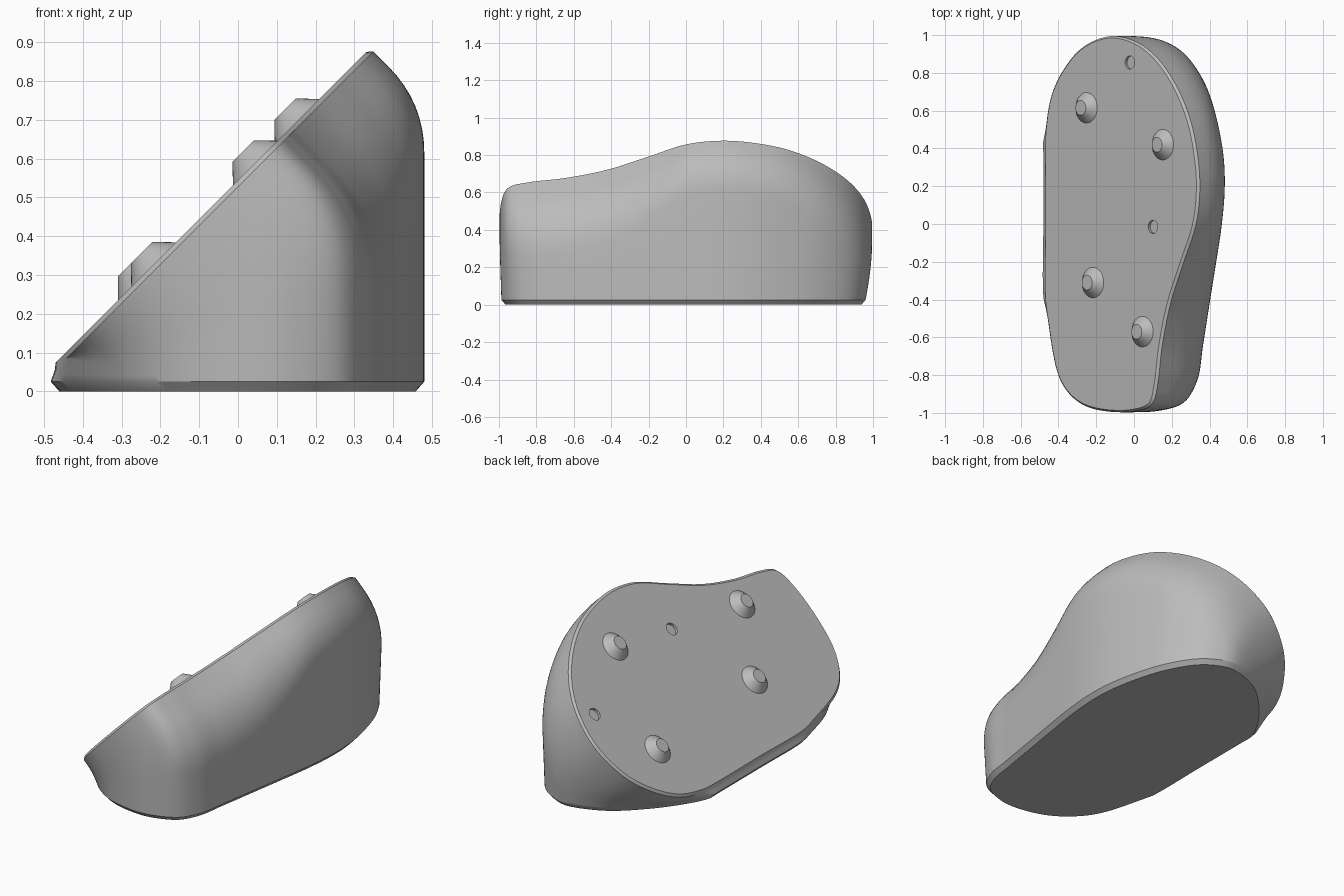
import bpy, bmesh, math
from mathutils import Vector, Matrix

cube = bpy.data.objects.get("Cube")
if cube:
    bpy.data.objects.remove(cube)

LIFT = 0.545                                  # slanted deck: z = x + LIFT
UP = Vector((-1, 0, 1)).normalized()          # deck normal
SLOPE = Vector((1, 0, 1)).normalized()        # uphill direction on the deck

grey = bpy.data.materials.new("plain grey")
grey.use_nodes = True
grey.diffuse_color = (0.5, 0.5, 0.5, 1)
grey.node_tree.nodes["Principled BSDF"].inputs["Base Color"].default_value = (0.5, 0.5, 0.5, 1)

# Paired outlines, clockwise from above: (deck x, deck y, base x, base y)
OUTLINE = [
    (-.468, -.40, -.48, -.38), (-.468, 0, -.48, 0), (-.468, .40, -.48, .36),
    (-.465, .50, -.478, .45), (-.44, .66, -.42, .57), (-.38, .80, -.30, .73),
    (-.27, .93, -.12, .89), (-.12, .985, .09, .96), (0, .955, .20, .93),
    (.10, .88, .29, .86), (.20, .74, .38, .71), (.28, .55, .44, .53),
    (.32, .35, .475, .34), (.33, .18, .48, .18), (.31, 0, .465, 0),
    (.245, -.20, .435, -.2), (.175, -.42, .40, -.42), (.13, -.65, .365, -.64),
    (.108, -.84, .335, -.81), (.08, -.945, .27, -.92), (0, -.98, .15, -.975),
    (-.12, -.985, .02, -.985), (-.26, -.955, -.16, -.94), (-.35, -.885, -.29, -.85),
    (-.405, -.78, -.38, -.73), (-.455, -.50, -.465, -.45),
]


def smooth_loop(points, steps):
    """Closed spline through the points."""
    result, n = [], len(points)
    for i in range(n):
        a, b, c, d = (Vector(points[(i + k) % n]) for k in (-1, 0, 1, 2))
        # tangents scaled to the uneven spacing of the points
        ab, bc, cd = ((q - p).length ** .5 for p, q in ((a, b), (b, c), (c, d)))
        m1 = (c - b) + bc * ((b - a) / ab - (c - a) / (ab + bc))
        m2 = (c - b) + bc * ((d - c) / cd - (d - b) / (bc + cd))
        for s in range(steps):
            t = s / steps
            result.append(b + t * m1 + t * t * (3 * (c - b) - 2 * m1 - m2)
                          + t ** 3 * (2 * (b - c) + m1 + m2))
    return result


def outward(loop):
    """Outward unit normals of a clockwise plane loop."""
    n = len(loop)
    tangents = [loop[(i + 1) % n] - loop[i - 1] for i in range(n)]
    return [Vector((-t.y, t.x)).normalized() for t in tangents]


def on_deck(x, y):
    return Vector((x, y, x + LIFT))


def finish(name, bm):
    bmesh.ops.recalc_face_normals(bm, faces=bm.faces[:])
    mesh = bpy.data.meshes.new(name)
    bm.to_mesh(mesh)
    bm.free()
    mesh.materials.append(grey)
    obj = bpy.data.objects.new(name, mesh)
    bpy.context.collection.objects.link(obj)
    bpy.ops.object.select_all(action='DESELECT')
    obj.select_set(True)
    bpy.context.view_layer.objects.active = obj
    bpy.ops.object.shade_smooth_by_angle(angle=math.radians(30))


def wall_column(deck, deck_out, base, base_out):
    """Points from the base up the filleted wall to the deck rim."""
    low = Vector((base.x, base.y, .025))
    foot = low - Vector((base_out.x, base_out.y, 0)) * .022
    foot.z = 0
    rim = on_deck(deck.x, deck.y)
    edge = rim + Vector((deck_out.x, deck_out.y, deck_out.x)) * .01 - UP * .012
    reach = max(base.x - edge.x, 0)
    corner = edge + Vector((reach, 0, -reach))
    down, across = low - corner, edge - corner
    size = min(.7 * across.length, .18)
    start = corner + down.normalized() * min(size, .8 * down.length)
    end = corner + across.normalized() * size
    column = [foot, low, low.lerp(start, .33), low.lerp(start, .67)]
    for i in range(9):
        t = i / 8
        column.append(start.lerp(corner, t).lerp(corner.lerp(end, t), t))
    return column + [end.lerp(edge, .5), edge, rim]


# Wedge body: walls and underside
samples = smooth_loop(OUTLINE, 8)
deck = [Vector((p[0], p[1])) for p in samples]
base = [Vector((p[2], p[3])) for p in samples]
bm = bmesh.new()
columns = [[bm.verts.new(v) for v in wall_column(*args)]
           for args in zip(deck, outward(deck), base, outward(base))]
for i, col in enumerate(columns):
    prev = columns[i - 1]
    for j in range(len(col) - 1):
        bm.faces.new((prev[j], col[j], col[j + 1], prev[j + 1]))
bm.faces.new([c[0] for c in columns])

# Shallow round recesses
for x, y in [(-.022, .855), (.1, -.015)]:
    rings = [[], []]
    for k in range(32):
        a = math.tau * k / 32
        p = on_deck(x, y) + (SLOPE * math.cos(a) + Vector((0, math.sin(a), 0))) * .035
        rings[0].append(bm.verts.new(p))
        rings[1].append(bm.verts.new(p - UP * .015))
    top, floor = rings
    for k in range(32):
        bm.faces.new((top[k - 1], top[k], floor[k], floor[k - 1]))
    bm.faces.new(floor)

# Deck, filled around the recesses
bmesh.ops.remove_doubles(bm, verts=bm.verts[:], dist=.0001)
bmesh.ops.triangle_fill(bm, use_beauty=True, normal=UP,
                        edges=[e for e in bm.edges if e.is_boundary])
finish("wedge_body", bm)

# Conical feet, standing square to the deck
for i, (x, y) in enumerate([(-.252, .615), (.152, .42), (-.218, -.31), (.044, -.57)]):
    bm = bmesh.new()
    place = (Matrix.Translation(on_deck(x, y) + UP * .021)
             @ UP.to_track_quat('Z', 'Y').to_matrix().to_4x4())
    bmesh.ops.create_cone(bm, cap_ends=True, segments=40, radius1=.082,
                          radius2=.039, depth=.044, matrix=place)
    finish(f"conical_foot_{i + 1}", bm)
